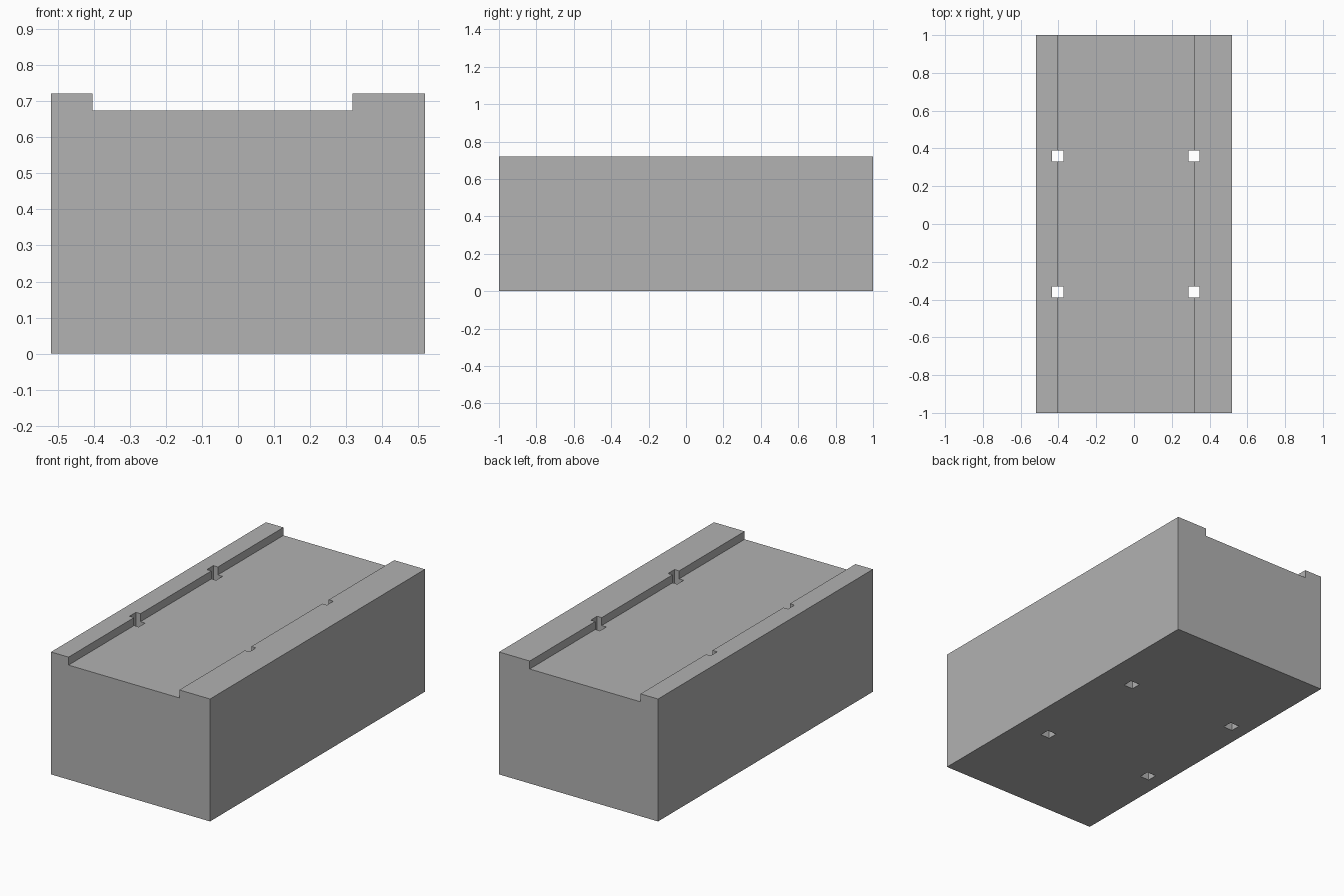
import bpy, bmesh
from mathutils import Matrix, Vector

default = bpy.data.objects.get("Cube")
if default:
    bpy.data.objects.remove(default, do_unlink=True)

HALF_W, HALF_L = 0.518, 1.0
TOP, FLOOR = 0.721, 0.674
WALL_R, WALL_L = -0.404, 0.318   # channel side walls
HOLE, HOLE_Y = 0.06, 0.36

# Plain grey material
grey = bpy.data.materials.new("grey")
grey.use_nodes = True
colour = (0.445, 0.445, 0.445, 1)
grey.diffuse_color = colour
grey.node_tree.nodes["Principled BSDF"].inputs["Base Color"].default_value = colour


def make_object(name, bm):
    bmesh.ops.recalc_face_normals(bm, faces=bm.faces)
    mesh = bpy.data.meshes.new(name)
    bm.to_mesh(mesh)
    bm.free()
    mesh.materials.append(grey)
    obj = bpy.data.objects.new(name, mesh)
    bpy.context.collection.objects.link(obj)
    return obj


# Block with a shallow off-centre channel: front profile extruded along y
profile = [(-HALF_W, 0), (HALF_W, 0), (HALF_W, TOP), (WALL_L, TOP),
           (WALL_L, FLOOR), (WALL_R, FLOOR), (WALL_R, TOP), (-HALF_W, TOP)]
bm = bmesh.new()
face = bm.faces.new([bm.verts.new((x, -HALF_L, z)) for x, z in profile])
ext = bmesh.ops.extrude_face_region(bm, geom=[face])["geom"]
bmesh.ops.translate(bm, vec=(0, 2 * HALF_L, 0),
                    verts=[v for v in ext if isinstance(v, bmesh.types.BMVert)])
block = make_object("channelled_block", bm)

# Square through-holes centred on the channel walls
bm = bmesh.new()
for x in (WALL_R, WALL_L):
    for y in (-HOLE_Y, HOLE_Y):
        place = Matrix.Translation((x, y, TOP / 2)) @ Matrix.Diagonal((HOLE, HOLE, 1, 1))
        bmesh.ops.create_cube(bm, size=1, matrix=place)
cutter = make_object("hole_cutter", bm)
cutter.hide_render = True

cut = block.modifiers.new("holes", "BOOLEAN")
cut.operation = "DIFFERENCE"
cut.solver = "EXACT"
cut.object = cutter

# Bake the cut and discard the cutter
bpy.context.view_layer.update()
graph = bpy.context.evaluated_depsgraph_get()
result = bpy.data.meshes.new_from_object(block.evaluated_get(graph))
block.modifiers.clear()
block.data = result
bpy.data.objects.remove(cutter, do_unlink=True)
